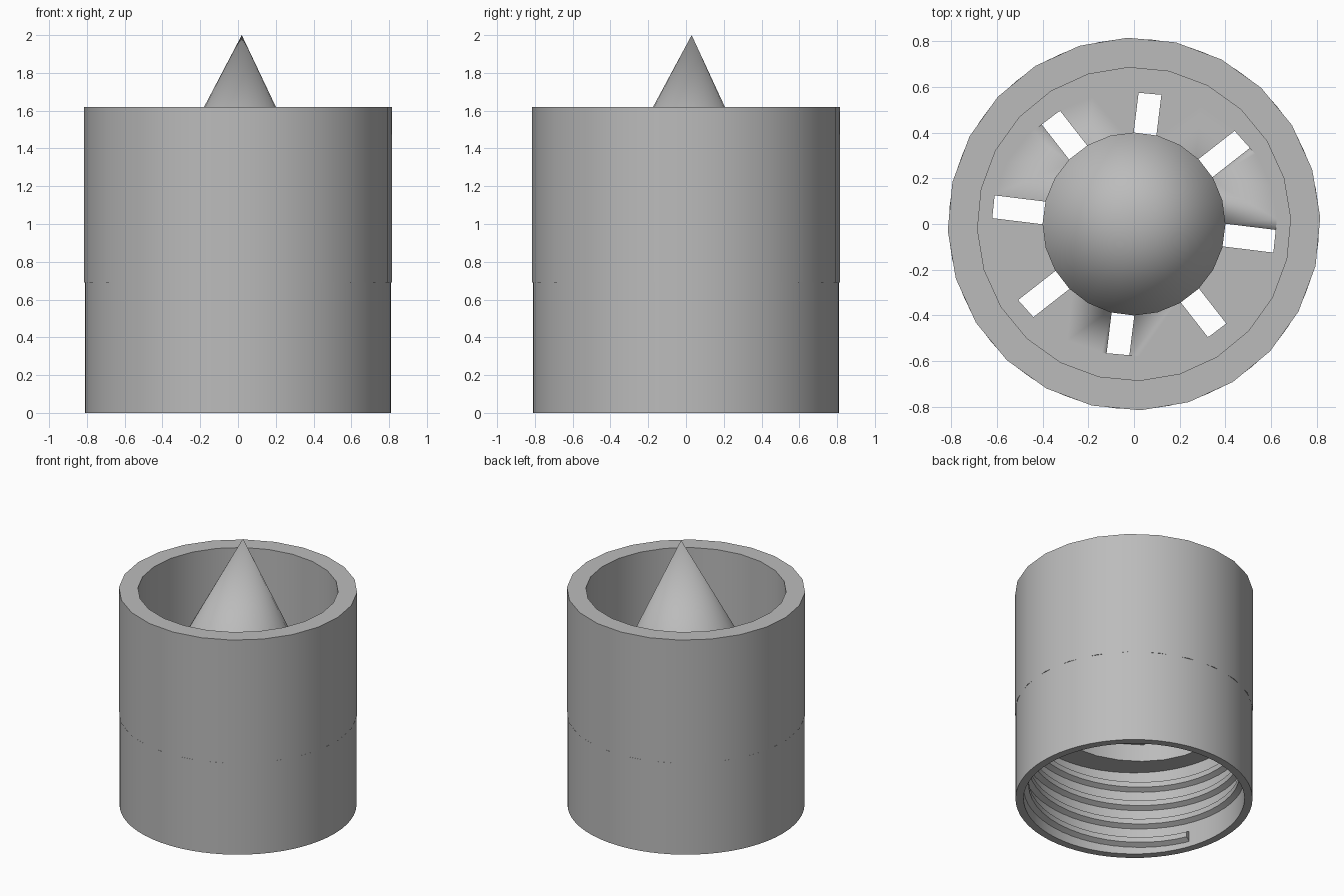
import bpy, bmesh
from math import sin, cos, pi, radians
from mathutils import Matrix, Vector

cube = bpy.data.objects.get("Cube")
if cube:
    bpy.data.objects.remove(cube, do_unlink=True)

GREY = (0.5, 0.5, 0.5, 1)
mat = bpy.data.materials.new("plain_grey")
mat.use_nodes = True
mat.diffuse_color = GREY
mat.node_tree.nodes["Principled BSDF"].inputs["Base Color"].default_value = GREY


def finish(name, bm):
    """Turn a bmesh into a shaded object."""
    bmesh.ops.recalc_face_normals(bm, faces=bm.faces)
    mesh = bpy.data.meshes.new(name)
    bm.to_mesh(mesh)
    bm.free()
    obj = bpy.data.objects.new(name, mesh)
    mesh.materials.append(mat)
    bpy.context.collection.objects.link(obj)
    bpy.ops.object.select_all(action='DESELECT')
    obj.select_set(True)
    bpy.context.view_layer.objects.active = obj
    bpy.ops.object.shade_smooth_by_angle(angle=radians(30))
    return obj


def bridge(bm, a, b):
    n = len(a)
    for i in range(n):
        bm.faces.new((a[i], a[(i + 1) % n], b[(i + 1) % n], b[i]))


def lathe(name, profile, segments, phase=0.0, tube=True):
    """Revolve (x radius, y radius, z) points; a tube closes on itself, a solid is capped."""
    bm = bmesh.new()
    rings = []
    for rx, ry, z in profile:
        angles = [phase + 2 * pi * i / segments for i in range(segments)]
        rings.append([bm.verts.new((rx * cos(a), ry * sin(a), z)) for a in angles])
    for a, b in zip(rings, rings[1:]):
        bridge(bm, a, b)
    if tube:
        bridge(bm, rings[-1], rings[0])
    else:
        bm.faces.new(rings[0])
        bm.faces.new(rings[-1])
    return finish(name, bm)


# Main levels and radii
JOIN, RIM, CEILING = 0.69, 1.62, 0.64
FLOOR_LOW, FLOOR_TOP = 0.77, 0.87
OUTER, CUP, SOCKET = 0.815, 0.685, 0.755
BORE_X, BORE_Y = 0.625, 0.578
CONE_R, CONE_Z = 0.4, 1.2

# Threaded collar
lathe("lower_collar", [(0.81, 0.81, 0), (0.81, 0.81, JOIN),
                       (SOCKET, SOCKET, JOIN), (SOCKET, SOCKET, 0)], 64)

# Cup with an inner ledge and a narrower bore below it
lathe("upper_cup", [(OUTER, OUTER, JOIN), (OUTER, OUTER, RIM), (CUP, CUP, RIM),
                    (CUP, CUP, FLOOR_TOP), (BORE_X, BORE_Y, FLOOR_TOP),
                    (BORE_X, BORE_Y, CEILING), (0.77, 0.77, CEILING),
                    (0.77, 0.77, JOIN)], 24, radians(2))

# Floor plate with eight drain slots
floor = lathe("slotted_floor", [(BORE_X, BORE_Y, FLOOR_LOW), (BORE_X, BORE_Y, FLOOR_TOP)],
              24, radians(2), tube=False)
bm = bmesh.new()
for k in range(8):
    turn = Matrix.Rotation(radians(-7 + 45 * k), 4, 'Z')
    size = Matrix.Diagonal((0.34, 0.1, 0.3, 1))
    place = Matrix.Translation((0.55, 0, (FLOOR_LOW + FLOOR_TOP) / 2))
    bmesh.ops.create_cube(bm, size=1, matrix=turn @ place @ size)
cutter = finish("slot_cutter", bm)
cutter.hide_render = True
cutter.hide_set(True)
mod = floor.modifiers.new("slots", 'BOOLEAN')
mod.operation = 'DIFFERENCE'
mod.solver = 'EXACT'
mod.object = cutter
bpy.context.view_layer.objects.active = floor
bpy.ops.object.modifier_apply(modifier=mod.name)
bpy.data.objects.remove(cutter, do_unlink=True)

# Central post and its slightly off-centre cone
lathe("centre_post", [(CONE_R, CONE_R, FLOOR_LOW), (CONE_R, CONE_R, CONE_Z)], 24, tube=False)
bm = bmesh.new()
base = [bm.verts.new((CONE_R * cos(2 * pi * i / 24), CONE_R * sin(2 * pi * i / 24), CONE_Z))
        for i in range(24)]
apex = bm.verts.new(Vector((0.02, 0.03, 2)))
for i in range(24):
    bm.faces.new((base[i], base[(i + 1) % 24], apex))
bm.faces.new(base)
finish("centre_cone", bm)

# Helical screw thread inside the collar
bm = bmesh.new()
STEPS, TURNS, PITCH, START = 48, 3.25, 0.145, 0.08
count = int(STEPS * TURNS)
section = [(SOCKET + 0.01, -0.045), (0.72, -0.02), (0.72, 0.02), (SOCKET + 0.01, 0.045)]
rings = []
for i in range(count + 1):
    a = radians(200) + 2 * pi * i / STEPS
    z = START + PITCH * i / STEPS
    rings.append([bm.verts.new((r * cos(a), r * sin(a), z + dz)) for r, dz in section])
for a, b in zip(rings, rings[1:]):
    bridge(bm, a, b)
bm.faces.new(rings[0])
bm.faces.new(rings[-1])
finish("screw_thread", bm)
